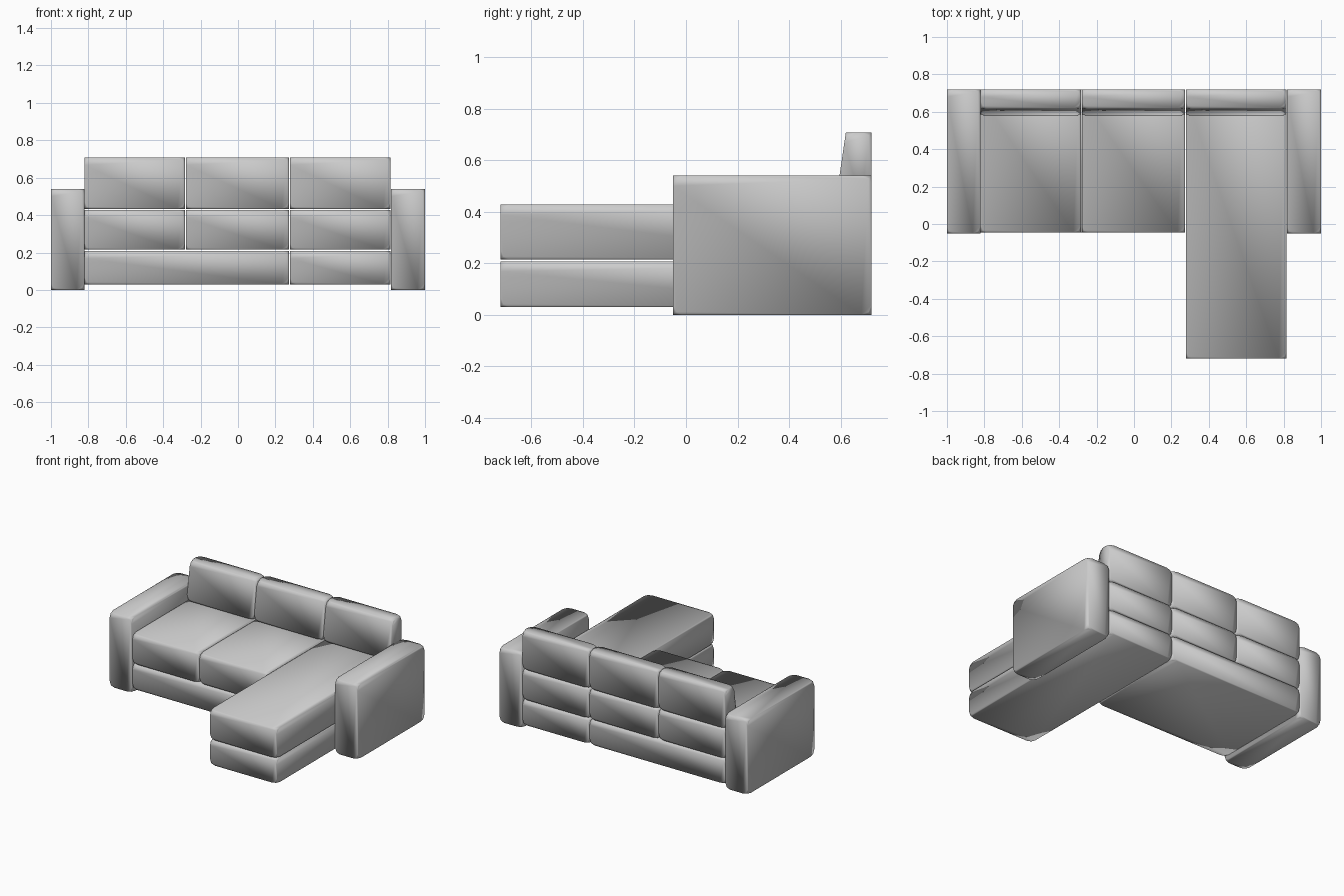
import bpy

if "Cube" in bpy.data.objects:
    bpy.data.objects.remove(bpy.data.objects["Cube"])

CORNER = 0.04  # size of the clipped cushion corners


def block(name, x, y, z, lean=0.0):
    """Soft box from ranges; lean pushes the top front edge backwards."""
    (x0, x1), (y0, y1), (z0, z1) = x, y, z
    verts = [(x0, y0, z0), (x1, y0, z0), (x1, y1, z0), (x0, y1, z0),
             (x0, y0 + lean, z1), (x1, y0 + lean, z1), (x1, y1, z1), (x0, y1, z1)]
    faces = [(3, 2, 1, 0), (4, 5, 6, 7), (0, 1, 5, 4),
             (1, 2, 6, 5), (2, 3, 7, 6), (3, 0, 4, 7)]
    mesh = bpy.data.meshes.new(name)
    mesh.from_pydata(verts, [], faces)
    for p in mesh.polygons:
        p.use_smooth = True
    ob = bpy.data.objects.new(name, mesh)
    bpy.context.collection.objects.link(ob)
    # only the corners are clipped, edges stay crisp in silhouette
    bev = ob.modifiers.new("corner_bevel", 'BEVEL')
    bev.affect = 'VERTICES'
    bev.limit_method = 'NONE'
    bev.width = CORNER
    bev.segments = 2
    return ob


BACK, FRONT, CHAISE = 0.72, -0.045, -0.72
columns = {"left": (-0.82, -0.284), "middle": (-0.279, 0.273), "chaise": (0.278, 0.815)}

# Arms
for side, x in (("left", (-1.0, -0.822)), ("right", (0.818, 1.0))):
    block(side + "_arm", x, (-0.05, BACK), (0.0, 0.54))

# Bases
block("main_base", (-0.82, 0.273), (FRONT, BACK), (0.03, 0.208))
block("chaise_base", columns["chaise"], (CHAISE, BACK), (0.03, 0.208))

# Seat and back cushions
for col, x in columns.items():
    front = CHAISE if col == "chaise" else FRONT
    block(col + "_seat", x, (front, BACK), (0.215, 0.428))
    block(col + "_back_cushion", x, (0.58, BACK), (0.434, 0.708), lean=0.04)
